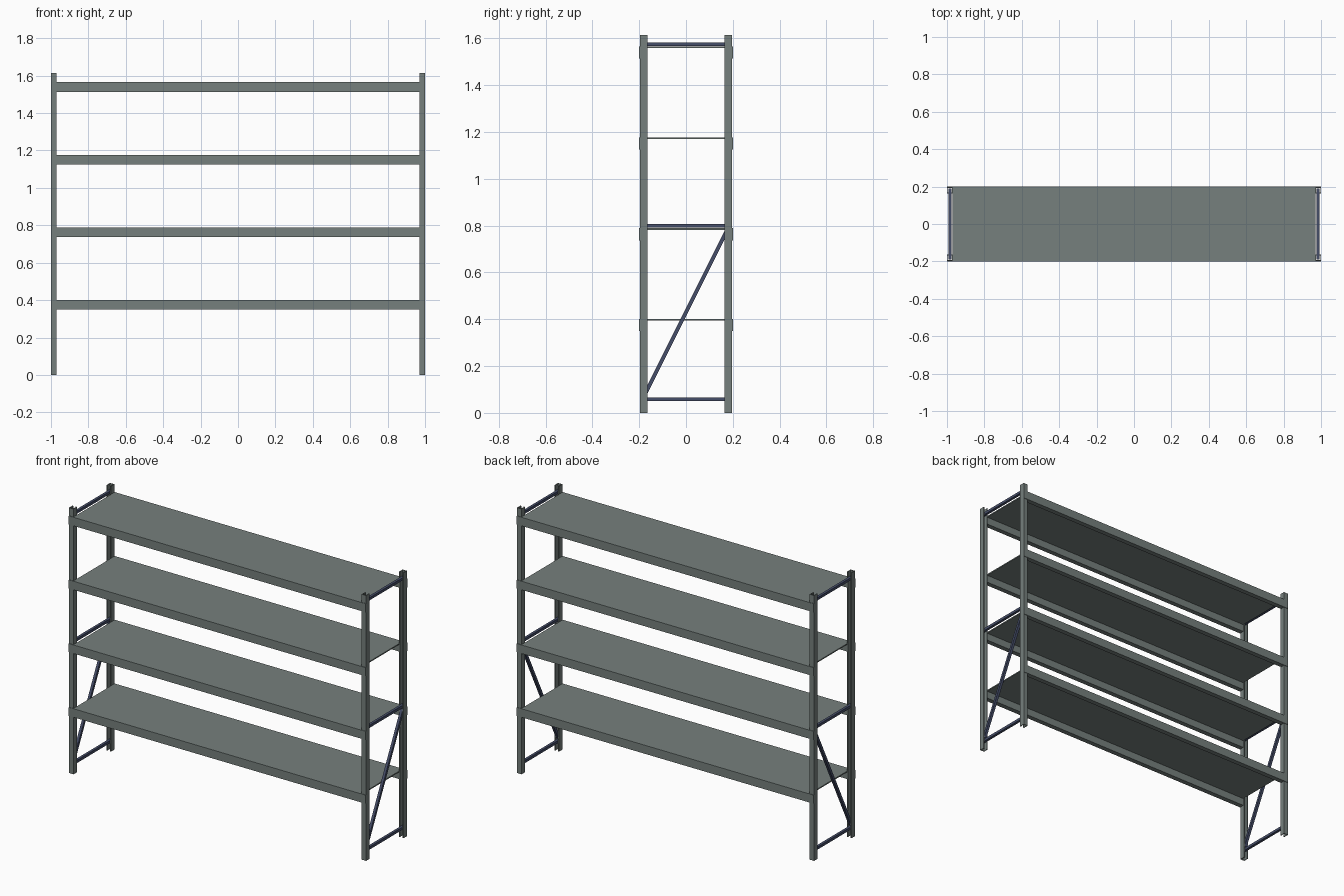
import bpy, bmesh, math
from mathutils import Matrix, Vector

if "Cube" in bpy.data.objects:
    bpy.data.objects.remove(bpy.data.objects["Cube"])


def material(name, rgb):
    m = bpy.data.materials.new(name)
    m.diffuse_color = (*rgb, 1)
    m.use_nodes = True
    m.node_tree.nodes["Principled BSDF"].inputs["Base Color"].default_value = m.diffuse_color
    return m


GREY = material("grey_green_steel", (0.18, 0.215, 0.205))
BLUE = material("navy_steel", (0.06, 0.075, 0.14))


def finish(name, bm, mat):
    bmesh.ops.recalc_face_normals(bm, faces=bm.faces)
    mesh = bpy.data.meshes.new(name)
    bm.to_mesh(mesh)
    bm.free()
    mesh.materials.append(mat)
    ob = bpy.data.objects.new(name, mesh)
    bpy.context.collection.objects.link(ob)
    return ob


def box(name, lo, hi, mat):
    lo, hi = Vector(lo), Vector(hi)
    bm = bmesh.new()
    bmesh.ops.create_cube(bm, size=1, matrix=Matrix.Translation((lo + hi) / 2)
                          @ Matrix.Diagonal((*(hi - lo), 1)))
    return finish(name, bm, mat)


def prism(name, outline, height, mat):
    bm = bmesh.new()
    face = bm.faces.new([bm.verts.new((x, y, 0)) for x, y in outline])
    top = bmesh.ops.extrude_face_region(bm, geom=[face])["geom"]
    bmesh.ops.translate(bm, vec=(0, 0, height),
                        verts=[v for v in top if isinstance(v, bmesh.types.BMVert)])
    return finish(name, bm, mat)


# Dimensions
HEIGHT = 1.615
SHELF_TOPS = (0.401, 0.789, 1.177, 1.566)
X_IN, X_OUT = 0.97, 1.0
Y_IN, Y_OUT = 0.164, 0.197
WALL, LIP = 0.004, 0.007

# Channel uprights, open towards the middle of the rack depth
half = [(X_OUT, Y_OUT), (X_OUT, Y_IN), (X_OUT - LIP, Y_IN), (X_OUT - LIP, Y_IN + WALL),
        (X_OUT - WALL, Y_IN + WALL), (X_OUT - WALL, Y_OUT - WALL)]
mid = X_IN + X_OUT
channel = half + [(mid - x, y) for x, y in reversed(half)]
for sx, side in ((-1, "left"), (1, "right")):
    for sy, end in ((-1, "front"), (1, "back")):
        prism(f"upright_{end}_{side}", [(sx * x, sy * y) for x, y in channel], HEIGHT, GREY)

# Shelf panels with a beam and end connectors along the front and back
for i, top in enumerate(SHELF_TOPS, 1):
    box(f"shelf_{i}", (-X_IN, -0.2, top - 0.007), (X_IN, 0.2, top), GREY)
    for sy, end in ((-1, "front"), (1, "back")):
        ys = sorted((sy * 0.17, sy * 0.2))
        box(f"beam_{end}_{i}", (-X_IN, ys[0], top - 0.052), (X_IN, ys[1], top - 0.007), GREY)
        ys = sorted((sy * Y_OUT, sy * 0.2))
        for sx, side in ((-1, "left"), (1, "right")):
            xs = sorted((sx * X_IN, sx * X_OUT))
            box(f"connector_{end}_{side}_{i}", (xs[0], ys[0], top - 0.052),
                (xs[1], ys[1], top), GREY)

# Side frames: three horizontal braces and one diagonal
for sx, side in ((-1, "left"), (1, "right")):
    xs = sorted((sx * 0.977, sx * 0.993))
    for i, z in enumerate((0.058, 0.799, 1.575), 1):
        box(f"cross_brace_{side}_{i}", (xs[0], -0.19, z - 0.008), (xs[1], 0.19, z + 0.008), BLUE)
    a, b = Vector((0, -0.175, 0.08)), Vector((0, 0.175, 0.78))
    d = b - a
    brace = box(f"diagonal_brace_{side}", (-0.008, -d.length / 2, -0.008),
                (0.008, d.length / 2, 0.008), BLUE)
    brace.location = (a + b) / 2 + Vector((sx * 0.985, 0, 0))
    brace.rotation_euler.x = math.atan2(d.z, d.y)
